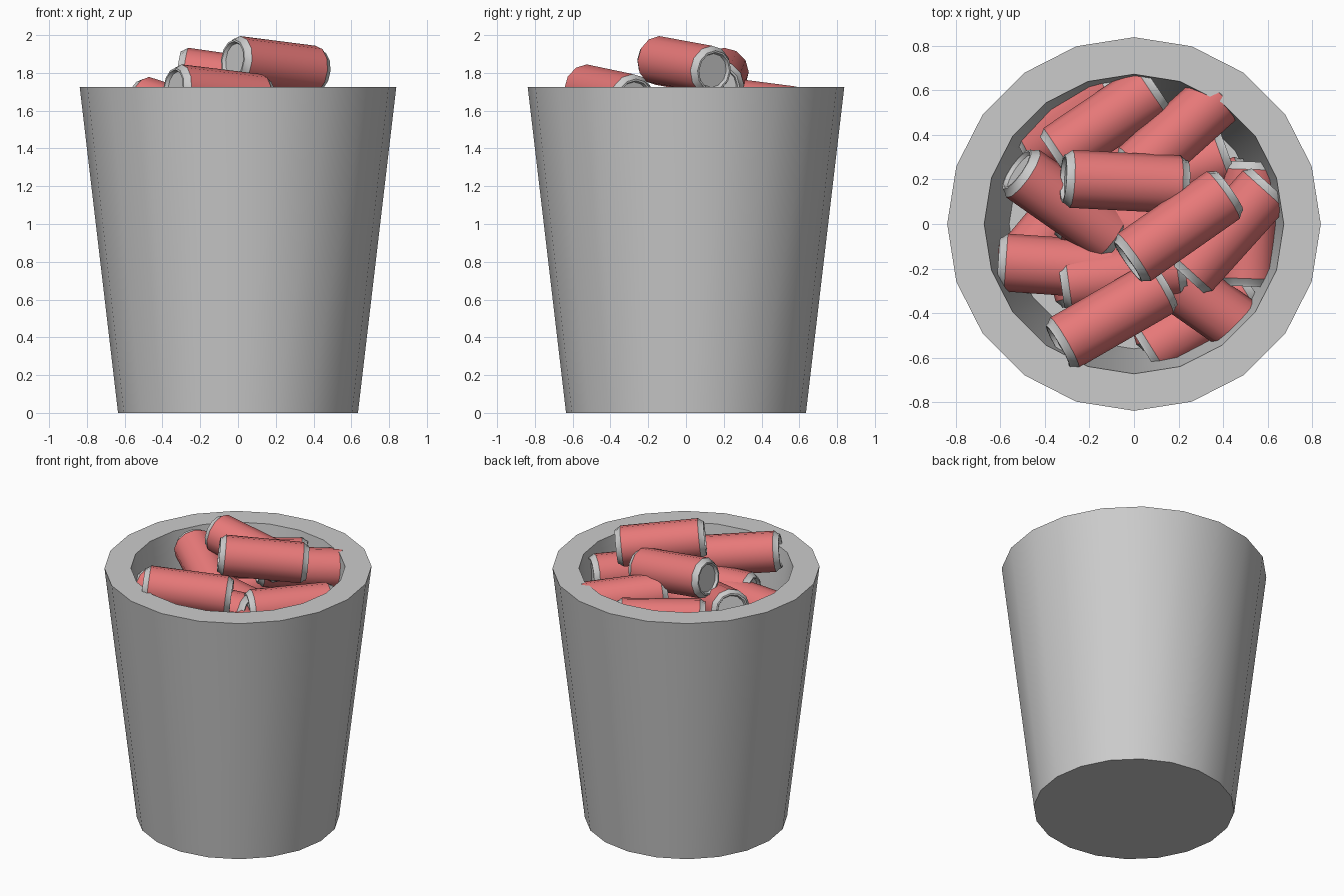
import bpy, bmesh
from math import cos, sin, pi, radians
from mathutils import Euler

if "Cube" in bpy.data.objects:
    bpy.data.objects.remove(bpy.data.objects["Cube"])


def revolve(name, profile, sides, mats=(), coloured=()):
    """Revolve (radius, height) points about z; profile bands in `coloured` use material 1."""
    bm = bmesh.new()
    rings = []
    for r, z in profile:
        if r == 0:
            rings.append([bm.verts.new((0, 0, z))])
        else:
            rings.append([bm.verts.new((r * cos(2 * pi * i / sides), r * sin(2 * pi * i / sides), z))
                          for i in range(sides)])
    for k, (a, b) in enumerate(zip(rings, rings[1:])):
        for i in range(sides):
            j = (i + 1) % sides
            if len(a) == 1:
                f = bm.faces.new((a[0], b[j], b[i]))
            elif len(b) == 1:
                f = bm.faces.new((a[i], a[j], b[0]))
            else:
                f = bm.faces.new((a[i], a[j], b[j], b[i]))
            f.material_index = 1 if k in coloured else 0
    bmesh.ops.recalc_face_normals(bm, faces=bm.faces)
    mesh = bpy.data.meshes.new(name)
    bm.to_mesh(mesh)
    bm.free()
    for m in mats:
        mesh.materials.append(m)
    ob = bpy.data.objects.new(name, mesh)
    bpy.context.collection.objects.link(ob)
    bpy.ops.object.select_all(action='DESELECT')
    ob.select_set(True)
    bpy.context.view_layer.objects.active = ob
    bpy.ops.object.shade_smooth_by_angle(angle=radians(35))
    return ob


# Tapered bucket with a thick wall and raised inner floor
FLOOR = 0.8
revolve("bucket", [(0, 0), (0.635, 0), (0.838, 1.725), (0.672, 1.725), (0.56, FLOOR), (0, FLOOR)], 20)

# Can: red body, bare metal shoulders, rims and recessed lids
metal = bpy.data.materials.new("bare_metal")
metal.diffuse_color = (0.6, 0.6, 0.6, 1)
metal.use_nodes = True
metal.node_tree.nodes["Principled BSDF"].inputs["Base Color"].default_value = metal.diffuse_color
red = bpy.data.materials.new("red_paint")
red.diffuse_color = (0.8, 0.19, 0.19, 1)
red.use_nodes = True
red.node_tree.nodes["Principled BSDF"].inputs["Base Color"].default_value = red.diffuse_color
half = [(0, 0.262), (0.09, 0.262), (0.098, 0.28), (0.108, 0.28), (0.112, 0.268), (0.13, 0.245)]
profile = [(r, -z) for r, z in half] + half[::-1]
can = revolve("can", profile, 12, (metal, red), coloured=(5,))

# Visible pile: x, y, z, heading, tilt (degrees, upward along heading)
pile = [
    (0.20, -0.01, 1.84, 35, -6),
    (-0.04, 0.19, 1.77, -3, -8),
    (-0.10, -0.41, 1.69, 30, -6),
    (-0.13, 0.46, 1.58, 34, 0),
    (0.20, 0.41, 1.62, 42, -5),
    (0.42, -0.03, 1.58, 48, 0),
    (-0.305, 0.09, 1.59, -35, -15),
    (-0.06, -0.01, 1.50, -14, 0),
    (-0.33, -0.19, 1.50, -4, 0),
    (-0.05, -0.23, 1.53, 8, 0),
    (0.29, -0.33, 1.45, -35, -10),
    (0.29, -0.43, 1.28, 32, 0),
    (0.515, 0.00, 1.38, 88, 0),
    (-0.25, 0.48, 1.36, 35, 25),
    (0.16, 0.22, 1.35, 20, 0),
    (-0.38, -0.03, 1.30, 50, 0),
    (0.02, -0.20, 1.27, -28, 0),
]

# Hidden lower layers resting on the floor
for z, yaw in ((FLOOR + 0.13, 20), (FLOOR + 0.36, 105)):
    for u, v in ((0, -0.3), (-0.28, 0), (0.28, 0), (0, 0.3)):
        c, s = cos(radians(yaw)), sin(radians(yaw))
        pile.append((u * c - v * s, u * s + v * c, z, yaw, 0))

for n, (x, y, z, yaw, tilt) in enumerate(pile):
    ob = can
    if n:
        ob = can.copy()
        ob.name = f"can_{n + 1:02d}"
        bpy.context.collection.objects.link(ob)
    ob.location = (x, y, z)
    ob.rotation_euler = Euler((0, radians(90 - tilt), radians(yaw)))
